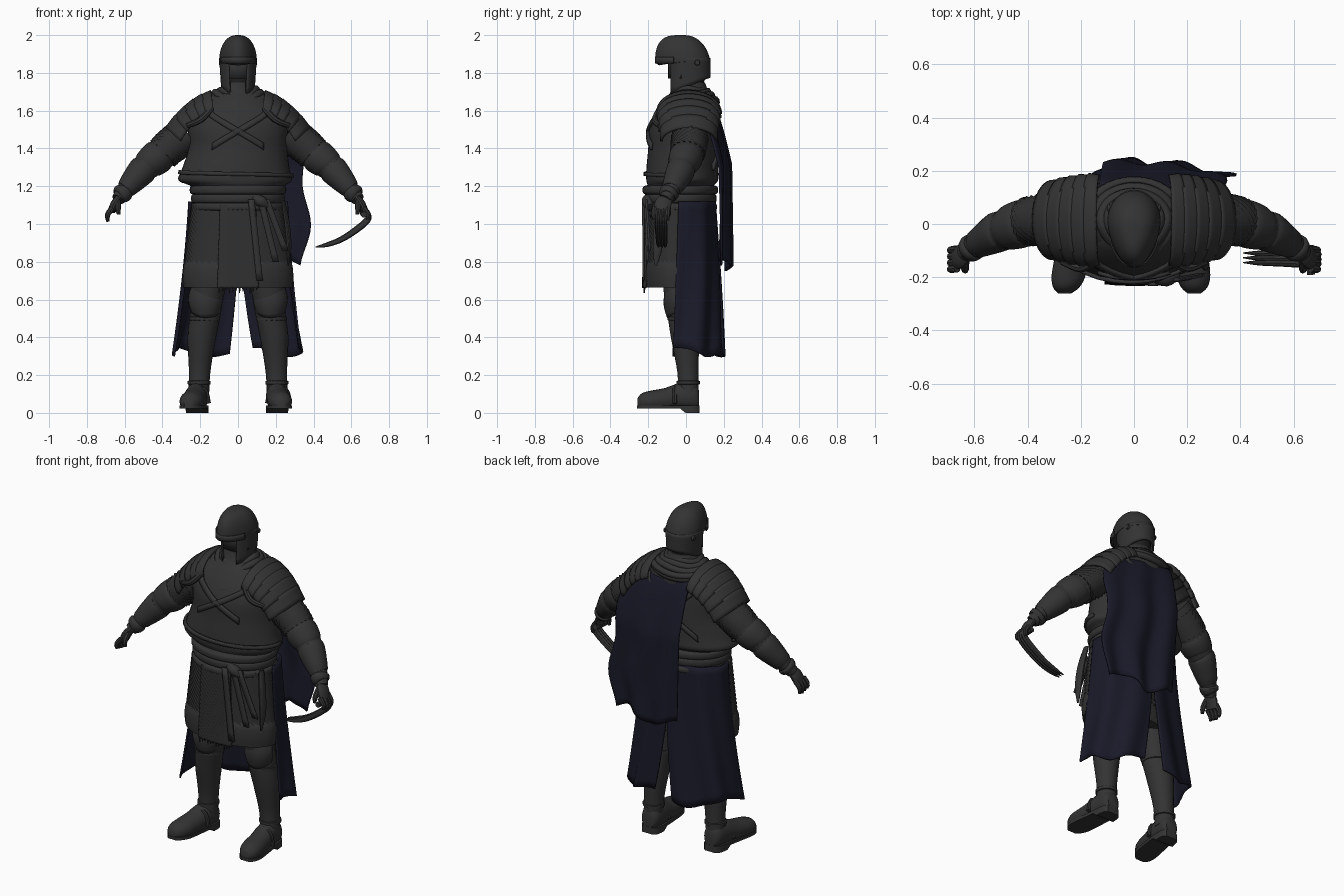
import bpy, bmesh
from math import sin, cos, pi, radians
from mathutils import Vector

if "Cube" in bpy.data.objects:
    bpy.data.objects.remove(bpy.data.objects["Cube"])


def material(name, rgb):
    m = bpy.data.materials.new(name)
    m.use_nodes = True
    m.diffuse_color = (*rgb, 1)
    m.node_tree.nodes["Principled BSDF"].inputs["Base Color"].default_value = (*rgb, 1)
    return m


PLATE = material("dark grey plate", (.033, .033, .033))
MAIL = material("charcoal mail", (.029, .029, .029))
CLOTH = material("navy cloth", (.010, .010, .022))
SHADOW = material("black shadow", (.014, .014, .014))


def surface(name, f, nu, nv, mat, closed=False, thick=0, angle=40):
    """Grid of f(u, v), with u optionally closed into a capped loop."""
    bm = bmesh.new()
    cols = nu if closed else nu + 1
    rows = [[bm.verts.new(f(i / nu, j / nv)) for i in range(cols)] for j in range(nv + 1)]
    for a, b in zip(rows, rows[1:]):
        for i in range(nu):
            k = (i + 1) % cols
            bm.faces.new((a[i], a[k], b[k], b[i]))
    if closed and not thick:
        bm.faces.new(rows[0])
        bm.faces.new(rows[-1])
    bmesh.ops.recalc_face_normals(bm, faces=bm.faces)
    me = bpy.data.meshes.new(name)
    bm.to_mesh(me)
    bm.free()
    me.materials.append(mat)
    ob = bpy.data.objects.new(name, me)
    bpy.context.collection.objects.link(ob)
    if thick:
        mod = ob.modifiers.new("thickness", "SOLIDIFY")
        mod.thickness = thick
        mod.offset = 0
    bpy.ops.object.select_all(action="DESELECT")
    ob.select_set(True)
    bpy.context.view_layer.objects.active = ob
    bpy.ops.object.shade_smooth_by_angle(angle=radians(angle))
    return ob


def sample(rows, t):
    """Catmull-Rom blend through a list of tuples."""
    s = min(t, .99999) * (len(rows) - 1)
    i = int(s)
    s -= i
    p = [rows[max(0, min(len(rows) - 1, i + k))] for k in (-1, 0, 1, 2)]
    return [b + .5 * s * (c - a + s * (2*a - 5*b + 4*c - d + s * (3*(b - c) + d - a)))
            for a, b, c, d in zip(*p)]


def loft(name, rings, mat, n=32, steps=4, **kw):
    """Rings are (x, y, z, rx, ry), lying flat."""
    def f(u, v):
        x, y, z, rx, ry = sample(rings, v)
        return x + rx * sin(2*pi*u), y - ry * cos(2*pi*u), z
    return surface(name, f, n, steps * (len(rings) - 1), mat, True, **kw)


def tube(name, path, mat, n=14, steps=4, flat=1, ridge=0, **kw):
    """Path points are (x, y, z, radius); flat squashes the section."""
    total = steps * (len(path) - 1)

    def f(u, v):
        p = sample(path, v)
        t = Vector(sample(path, min(1, v + .02))[:3]) - Vector(sample(path, max(0, v - .02))[:3])
        a = t.cross(Vector((0, 1, 0))).normalized()
        b = t.cross(a).normalized()
        r = p[3] + ridge * ((round(v * total) + round(u * n)) % 2)
        return Vector(p[:3]) + a * r * flat * cos(2*pi*u) + b * r * sin(2*pi*u)
    return surface(name, f, n, total, mat, True, **kw)


def side(pts, s):
    return [(s * p[0], *p[1:]) for p in pts]


# Torso and breastplate
torso = [(0, -.03, 1.08, .235, .16), (0, -.03, 1.19, .24, .17), (-.015, -.02, 1.23, .3, .19),
         (-.012, -.02, 1.29, .285, .19), (0, -.015, 1.4, .262, .185), (0, -.015, 1.5, .265, .18),
         (0, -.005, 1.58, .26, .16), (0, .015, 1.65, .2, .135), (0, .02, 1.7, .11, .1),
         (0, .02, 1.75, .08, .08)]
loft("breastplate", torso, PLATE, 40)


def on_torso(deg, z, out):
    i = max(k for k in range(len(torso) - 1) if torso[k][2] <= z)
    a, b = torso[i], torso[i + 1]
    t = (z - a[2]) / (b[2] - a[2])
    x, y, rx, ry = (a[k] + t * (b[k] - a[k]) for k in (0, 1, 3, 4))
    return x + (rx + out) * sin(radians(deg)), y - (ry + out) * cos(radians(deg)), z


def strap(name, a0, z0, a1, z1, width=.035):
    def f(u, v):
        return on_torso(a0 + (a1 - a0) * v, z0 + (z1 - z0) * v + (u - .5) * width, .009)
    surface(name, f, 2, 16, PLATE, thick=.014)


for s in (1, -1):
    strap("chest_strap", -40 * s, 1.6, 30 * s, 1.41)
    strap("back_strap", 140 * s, 1.6, 215 * s, 1.3)
strap("lower_plate_edge", -95, 1.275, 95, 1.255, .02)

# Waist sash and belts
for z, r, h in ((1.18, .245, .026), (1.135, .238, .028), (1.09, .24, .022)):
    loft("waist_sash", [(0, -.03, z + h * k, r + e, r - .056 + e)
                        for k, e in ((-1, -.015), (-.6, .008), (.6, .008), (1, -.015))], PLATE)


# Mail skirt with a woven relief, and the tunic hem under it
def mail_skirt(u, v):
    bump = .008 * ((round(u * 80) + round(v * 28)) % 2)
    a = 2 * pi * u
    return ((.24 + .04 * v + bump) * sin(a), -.055 - (.145 + .008 * v + bump) * cos(a), 1.1 - .33 * v)


surface("mail_skirt", mail_skirt, 80, 28, MAIL, True, angle=15)
loft("tunic_hem", [(0, -.06, z, r, r - .13) for z, r in ((.82, .268), (.78, .288), (.72, .293), (.665, .288))], PLATE)


def tabard(u, v):
    x = (u - .5) * (.19 + .03 * v)
    bump = .007 * ((round(u * 16) + round(v * 34)) % 2)
    return x, -.21 - .01 * v + .5 * x * x - bump, 1.1 - .44 * v


surface("front_mail_panel", tabard, 16, 34, MAIL, thick=.012, angle=15)
for k in range(12):
    x = -.1 + .018 * k
    tube("panel_fringe", [(x, -.219, .67, .006), (x, -.221, .635 + .008 * (k % 3), .003)], MAIL, 5, 1)

# Hanging belt ends and hip sheath
for x0, x1, z1 in ((.07, .115, .7), (.12, .2, .8), (.15, .25, .86)):
    def hang(u, v, x0=x0, x1=x1, z1=z1):
        return (x0 + (x1 - x0) * v + (u - .5) * .034, -.228 + .12 * (x1 - .1) * (1 + v),
                1.13 + (z1 - 1.13) * v)
    surface("hanging_strap", hang, 1, 8, PLATE, thick=.012)
tube("sash_knot", [(.08, -.2, 1.14, .02), (.12, -.205, 1.12, .03), (.16, -.19, 1.09, .02)], PLATE)
tube("hip_sheath", [(.24, -.12, 1.12, .02), (.26, -.14, 1.0, .028), (.27, -.15, .88, .026),
                    (.265, -.16, .78, .008)], PLATE, flat=.5)

# Scarf folds, dipping to a point on the chest
for k, (r, z, dip, w) in enumerate(((.095, 1.7, .03, .022), (.122, 1.685, .05, .022),
                                    (.148, 1.668, .07, .022), (.178, 1.65, .1, .02))):
    def fold(u, v, r=r, z=z, dip=dip, w=w):
        a, b = 2 * pi * u, 2 * pi * v
        q = r + w * cos(b)
        front = max(0, cos(a))
        return (q * sin(a), .02 - q * (.8 + .18 * front) * cos(a),
                z - dip * front ** 2 + .006 * sin(3 * a + r * 40) + w * 1.3 * sin(b))
    surface("scarf_fold", fold, 36, 10, PLATE, True, thick=.002, angle=60)

# Helmet: head, open-faced lower shell, brow dome and bands
loft("face", [(0, .02, z, r, r) for z, r in ((1.68, .06), (1.74, .075), (1.84, .082), (1.9, .08))], SHADOW, 20)


def cheek_shell(u, v):
    a = radians(30 + 300 * u)
    low = 1.73 - .045 * cos(a)
    return (.095 - .01 * v) * sin(a), .015 - .109 * cos(a), 1.88 + (low - 1.88) * v


surface("helmet_cheeks", cheek_shell, 36, 6, PLATE, thick=.01)
surface("face_band", lambda u, v: (.09 * sin((u - .5) * 2.4), .015 - .104 * cos((u - .5) * 2.4),
                                  1.88 - .11 * v), 12, 2, PLATE, thick=.01)


# The brow reaches forward and curls under; the sides sit flush with the shell
def dome(u, v):
    a = 2 * pi * u
    front = max(0, cos(a)) ** 2
    rise = sin(v * pi / 2)
    fall = cos(v * pi / 2) ** (.8 - .2 * front)
    low = 1.86 - .02 * front
    reach = .114 + .062 * max(0, cos(a))
    tuck = 1 - .1 * front * (v < .05)
    return (.1 * fall * sin(a), .015 - reach * tuck * fall * cos(a) - .035 * v, low + (2 - low) * rise)


surface("helmet_dome", dome, 36, 18, PLATE, True, angle=50)
surface("brow_band", lambda u, v: (.1 * sin((u - .5) * 2.2), .015 - .176 * cos((u - .5) * 2.2),
                                  1.885 - .035 * v), 24, 2, PLATE, thick=.006)

for s in (1, -1):
    tube("helmet_rivet", side([(.09, .06, 1.855, .016), (.1, .06, 1.855, .013)], s), PLATE, 10, 1)

    # Layered shoulder plates, tapering outward
    for k in range(5):
        def lame(u, v, s=s, k=k):
            t = (k + v * 1.15) / 5
            a = radians(-92 + 184 * u)
            x = .13 + (.17 + .06 * cos(a)) * t + .012 * cos(a)
            top = 1.692 - .06 * t - .12 * t * t + .01 * (1 - v)
            return (s * x, .015 + (.163 - .025 * t * t + .008 * v) * sin(a),
                    top - (.1 - .03 * t) * (1 - cos(a)) + .006 * v)
        surface("shoulder_plate", lame, 20, 4, PLATE, thick=.014)
    tube("shoulder_trim", side([(.14, -.14, 1.61, .016), (.2, -.165, 1.55, .017), (.27, -.14, 1.52, .014)], s), PLATE, 8)

    # Arms: mail sleeve, bracer, elbow and cuff rolls
    arm = [(.27, .02, 1.48, .095), (.36, .015, 1.41, .09), (.43, 0, 1.35, .082), (.53, -.04, 1.265, .066),
           (.6, -.08, 1.178, .044), (.635, -.11, 1.13, .035)]
    tube("arm", side(arm, s), PLATE, 18)
    tube("mail_sleeve", side([(.3, .02, 1.458, .092), (.36, .015, 1.41, .09), (.4, .008, 1.372, .086)], s),
         MAIL, 36, 6, ridge=.008, angle=15)
    tube("elbow_plate", side([(.4, .005, 1.375, .082), (.425, 0, 1.355, .091), (.47, -.015, 1.32, .083),
                              (.49, -.02, 1.3, .07)], s), PLATE, 16)
    tube("bracer", side([(.49, -.022, 1.3, .066), (.51, -.03, 1.28, .077), (.59, -.075, 1.19, .054),
                         (.595, -.077, 1.185, .04)], s), PLATE, 16, 3)
    tube("cuff", side([(.6, -.08, 1.178, .04), (.607, -.087, 1.168, .053), (.62, -.098, 1.148, .047),
                       (.625, -.1, 1.143, .03)], s), PLATE, 14, 3)

    # Hands
    tube("palm", side([(.625, -.1, 1.145, .034), (.65, -.12, 1.11, .045), (.668, -.13, 1.07, .042)], s), PLATE, flat=.5)
    for k in range(4):
        y = -.095 - .024 * k
        tube("finger", side([(.664, y, 1.085, .015), (.69, y - .003, 1.05, .014),
                             (.688, y - .003, 1.012 + .006 * abs(k - 1), .009)], s), PLATE, 8, 3)
    tube("thumb", side([(.635, -.14, 1.12, .016), (.635, -.17, 1.085, .015), (.632, -.172, 1.05, .009)], s), PLATE, 8, 3)

    # Legs with greaves, knee plates and boots
    tube("leg", side([(.13, -.03, .9, .11), (.16, -.03, .65, .09), (.172, -.02, .53, .08),
                      (.192, -.005, .4, .075), (.203, .01, .22, .057), (.208, .012, .09, .055)], s), PLATE, 18)

    def knee(u, v, s=s):
        a = radians(-80 + 160 * u)
        r = .07 + .018 * sin(pi * v)
        return s * (.172 + r * sin(a)), -.025 - r * cos(a), .67 - .13 * v - .035 * cos(a) * v
    surface("knee_plate", knee, 14, 8, PLATE, thick=.012)
    for z, x, y, r in ((.5, .178, -.015, .08), (.16, .206, .012, .058)):
        loft("greave_edge", [(s * x, y, z + h, r + e, r + e) for h, e in
                             ((-.014, -.01), (-.008, .003), (.008, .003), (.014, -.01))], PLATE, 18, 1)

    boot = [(.208, .07, .07, .035, .045), (.208, .045, .085, .054, .075), (.212, -.03, .085, .06, .075),
            (.222, -.11, .07, .063, .062), (.232, -.19, .062, .064, .055), (.238, -.235, .058, .05, .045),
            (.24, -.258, .05, .025, .025)]

    # The right foot turns out further than the left
    def foot(v, s=s):
        x, y, z, rx, rz = sample(boot, v)
        return x + (.02 if s < 0 else -.014) * v, y, z, rx, rz

    def boot_skin(u, v, s=s):
        x, y, z, rx, rz = foot(v)
        return s * (x + rx * sin(2*pi*u)), y, max(.03, z + rz * cos(2*pi*u))
    surface("boot", boot_skin, 20, 18, PLATE, True)

    def sole(u, v, s=s):
        x, y, z, rx, rz = foot(v)
        bottom = 0 if y > -.03 else .022
        a = 2 * pi * u + .01
        return (s * (x + rx * max(-1, min(1, 1.6 * sin(a)))), y * 1.01,
                .04 if cos(a) > 0 else bottom)
    surface("boot_sole", sole, 16, 18, PLATE, True)
    tube("boot_strap", side([(.155, -.06, .05, .012), (.178, -.06, .125, .012), (.252, -.06, .125, .012),
                             (.275, -.06, .05, .012)], s), PLATE, 8)

    # Long cloth skirt, one panel each side of the rear slit
    def panel(u, v, s=s):
        edge = 180 - max(0, v - .45) * (20 if s > 0 else 14) - 3 * (s > 0)
        a = radians(82 - 6 * v + (edge - 82 + 6 * v) * u)
        wave = (.003 + .01 * v) * sin(u * 15 + s + 2 * v)
        square = cos(a) if cos(a) > 0 else -abs(cos(a)) ** .75
        return (s * (.257 + .03 * v + .05 * v * v + wave) * sin(a),
                -.015 - (.165 + .05 * v + wave) * square,
                1.12 - .8 * v + .025 * v * sin(u * 7 + s))
    surface("cloth_skirt", panel, 48, 18, CLOTH, thick=.01, angle=60)


# Shoulder cape over the left side of the back
def cape(u, v):
    left = sample([(.27,), (.345,), (.34,), (.385,), (.33,)], v)[0]
    right = -.13 + .04 * v
    x = left + (right - left) * u
    y = .135 + .095 * min(1, v * 2.6) ** .7 + .014 * sin(u * 15 + v * 2) * (.3 + v) - .06 * (1 - u) ** 3
    return x, y, 1.635 - .855 * v - .02 * (1 - u) * (1 - v) + .03 * v * sin(u * 8)


surface("shoulder_cape", cape, 40, 24, CLOTH, thick=.01, angle=60)

# Curved claws held in the left hand
tube("claw_grip", [(.66, -.08, 1.06, .016), (.665, -.19, 1.05, .016)], PLATE, 8, 2)
for k in range(3):
    y = -.114 - .018 * k
    tube("claw", [(.675, y, 1.075, .01), (.69, y, 1.03, .014), (.64, y, .98, .015), (.55, y + .003, .92, .013),
                  (.47, y + .004, .89, .01), (.41, y + .005, .878, .002)], PLATE, 8, flat=1.2)
